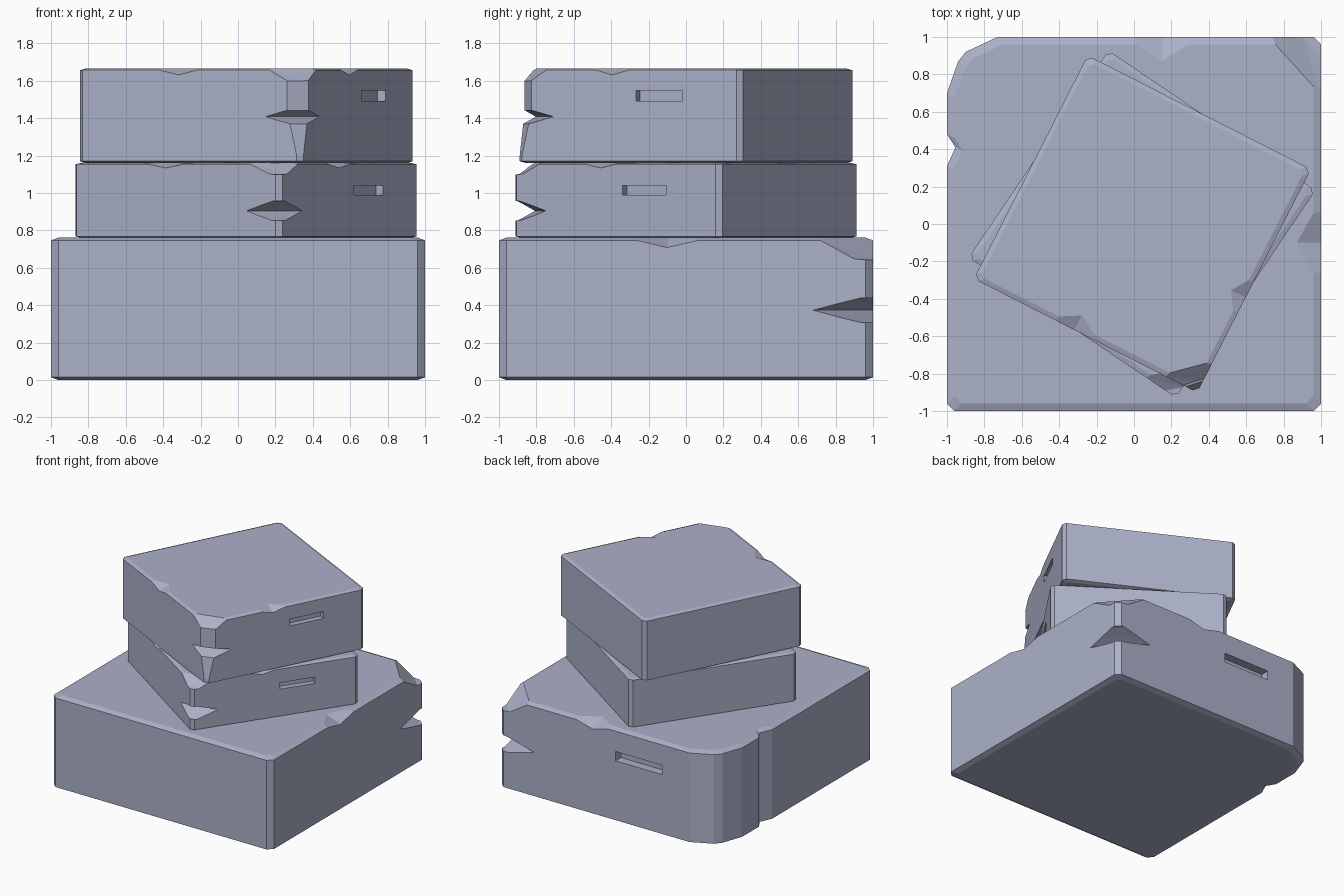
import bpy, bmesh, math
from mathutils import Matrix

if "Cube" in bpy.data.objects:
    bpy.data.objects.remove(bpy.data.objects["Cube"])

stone = bpy.data.materials.new("blue_grey_stone")
stone.diffuse_color = (0.41, 0.44, 0.58, 1)
stone.use_nodes = True
stone.node_tree.nodes["Principled BSDF"].inputs["Base Color"].default_value = stone.diffuse_color


def new_object(name, bm):
    bmesh.ops.recalc_face_normals(bm, faces=bm.faces)
    me = bpy.data.meshes.new(name)
    bm.to_mesh(me)
    bm.free()
    ob = bpy.data.objects.new(name, me)
    bpy.context.collection.objects.link(ob)
    return ob


def slab(name, outline):
    """Prism of unit height with shallow bevels at top and bottom."""
    bm = bmesh.new()
    rings = [[bm.verts.new((x * s, y * s, z)) for x, y in outline]
             for z, s in ((0, 0.96), (0.02, 1), (0.98, 1), (1, 0.96))]
    n = len(outline)
    for a, b in zip(rings, rings[1:]):
        for i in range(n):
            j = (i + 1) % n
            bm.faces.new((a[i], a[j], b[j], b[i]))
    bm.faces.new(rings[0][::-1])
    bm.faces.new(rings[-1])
    ob = new_object(name, bm)
    ob.data.materials.append(stone)
    return ob


def cut(ob, points, turn=0):
    """Subtract the convex hull of the points."""
    bm = bmesh.new()
    for p in points:
        bm.verts.new(p)
    res = bmesh.ops.convex_hull(bm, input=bm.verts[:])
    inside = [v for v in res["geom_interior"] if isinstance(v, bmesh.types.BMVert)]
    if inside:
        bmesh.ops.delete(bm, geom=inside, context='VERTS')
    bm.transform(Matrix.Rotation(math.radians(turn), 4, 'Z'))
    cutter = new_object("cutter", bm)
    cutter.hide_render = True
    mod = ob.modifiers.new("cut", 'BOOLEAN')
    mod.operation = 'DIFFERENCE'
    mod.solver = 'EXACT'
    mod.object = cutter
    bpy.context.view_layer.objects.active = ob
    bpy.ops.object.modifier_apply(modifier=mod.name)
    bpy.data.objects.remove(cutter)


def edge_chip(ob, c, w, turn):
    """Shallow chip on a top edge, defined on the x = 1 side."""
    pts = []
    for x in (1.0, 1.1):
        for z in (1.0, 1.1):
            pts += [(x, c - w, z), (x, c + w, z)]
    pts += [(0.87, c, 1.0), (0.87, c, 1.1), (1.0, c, 0.93), (1.1, c, 0.925)]
    cut(ob, pts, turn)


def weather(ob, groove_z, groove_h, slot_z, slot_h):
    # broken top corner
    top = ((0.72, 1.1), (0.72, 1.0), (0.83, 0.94), (0.91, 0.85), (1.0, 0.69), (1.1, 0.69), (1.1, 1.1))
    cut(ob, [(x, y, z) for x, y in top for z in (1.0, 1.1)]
        + [(0.9, 1.0, 0.85), (1.0, 0.9, 0.85), (1.1, 0.9, 0.84), (0.9, 1.1, 0.84), (1.1, 1.1, 0.84)])
    # V groove around the corner
    g = [(0.68, 1.0, groove_z), (1.0, 0.68, groove_z)]
    for s in (-1, 1):
        z = groove_z + s * groove_h
        g += [(0.93, 1.0, z), (1.0, 0.93, z), (1.2, 0.93, z), (0.93, 1.2, z), (1.2, 1.2, z),
              (0.70, 1.1, groove_z + s * groove_h * 0.5), (1.1, 0.70, groove_z + s * groove_h * 0.5)]
    cut(ob, g)
    # slot in the face beside the corner
    cut(ob, [(x, y, slot_z + s * slot_h) for x in (-0.48, -0.06)
             for y in (0.93, 1.1) for s in (-1, 1)])
    # chips along the top edges
    edge_chip(ob, -0.10, 0.23, 0)
    edge_chip(ob, -0.15, 0.20, 90)


def place(ob, x, angle, size, z0, height):
    ob.data.transform(Matrix.Translation((x, 0, z0))
                      @ Matrix.Rotation(math.radians(angle), 4, 'Z')
                      @ Matrix.Diagonal((size, size, height, 1)))
    for p in ob.data.polygons:
        p.use_smooth = False


chamfered = [(-0.96, -1), (0.96, -1), (1, -0.96), (1, 0.96),
             (0.96, 1), (-0.96, 1), (-1, 0.96), (-1, -0.96)]
# the base has a worn back left corner and a notch in its left side
worn = chamfered[:5] + [(-0.73, 1), (-0.90, 0.92), (-0.94, 0.87), (-1, 0.70),
                        (-1, 0.48), (-0.955, 0.41), (-1, 0.31), (-1, -0.96)]

# base block
base = slab("base_block", worn)
weather(base, 0.49, 0.085, 0.71, 0.05)
place(base, 0, 0, 1, 0, 0.762)

# middle block
middle = slab("middle_block", chamfered)
weather(middle, 0.36, 0.13, 0.635, 0.065)
edge_chip(middle, -0.05, 0.17, 180)
place(middle, 0.043, -124, 0.668, 0.76, 0.402)

# top block, with its corner worn back above the base
top = slab("top_block", chamfered)
cut(top, [(0.96, 1.0, 0.08), (1.0, 0.96, 0.08), (1.2, 1.2, 0.08), (0.875, 1.0, 0.55), (1.0, 0.875, 0.55),
          (0.875, 1.0, 1.1), (1.0, 0.875, 1.1), (0.875, 1.2, 1.1), (1.2, 0.875, 1.1), (1.2, 1.2, 1.1)])
weather(top, 0.49, 0.085, 0.71, 0.055)
edge_chip(top, -0.05, 0.17, 180)
place(top, 0.045, -117, 0.67, 1.16, 0.507)
